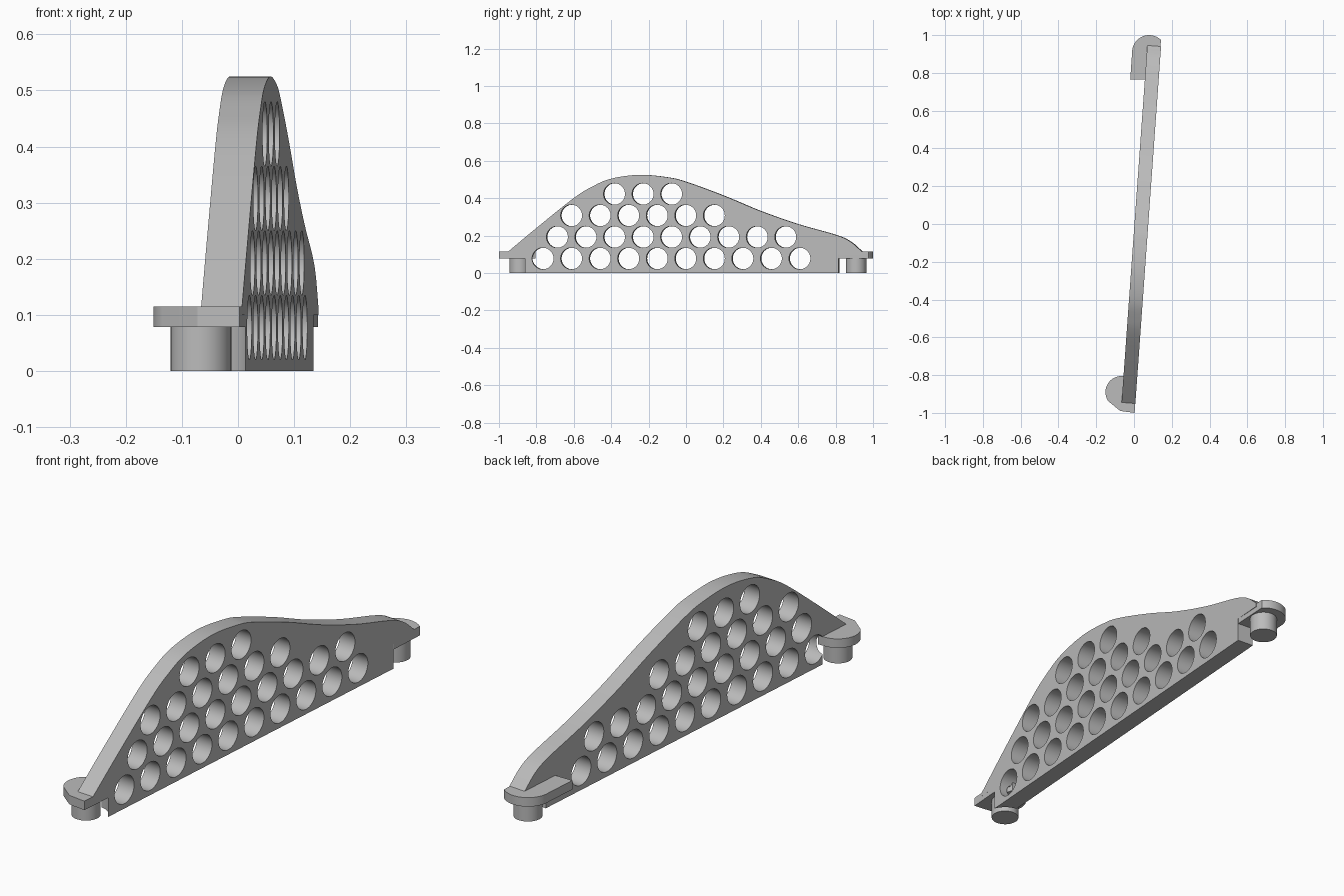
import bpy
import bmesh
from math import atan, cos, sin, radians, pi
from mathutils import Matrix, Vector

cube = bpy.data.objects.get("Cube")
if cube:
    bpy.data.objects.remove(cube, do_unlink=True)

grey = bpy.data.materials.new("plain grey")
grey.use_nodes = True
grey.diffuse_color = (0.5, 0.5, 0.5, 1)
grey.node_tree.nodes["Principled BSDF"].inputs["Base Color"].default_value = (0.5, 0.5, 0.5, 1)

SLOPE = 0.072          # the plate is slightly turned in plan
THICK = 0.073
FACE_X = 0.0755        # left face of the plate at y = 0
SHELF_LOW, SHELF_TOP = 0.078, 0.115
FRONT_PEG = (-0.066, -0.89)
BACK_PEG = (0.08, 0.91)


def make_object(name, bm):
    bmesh.ops.recalc_face_normals(bm, faces=bm.faces)
    mesh = bpy.data.meshes.new(name)
    bm.to_mesh(mesh)
    bm.free()
    mesh.materials.append(grey)
    obj = bpy.data.objects.new(name, mesh)
    bpy.context.collection.objects.link(obj)
    return obj


def prism(name, outline, offset):
    """Extrude a closed outline of 3D points by an offset."""
    bm = bmesh.new()
    face = bm.faces.new([bm.verts.new(p) for p in outline])
    out = bmesh.ops.extrude_face_region(bm, geom=[face], use_keep_orig=True)
    moved = [g for g in out["geom"] if isinstance(g, bmesh.types.BMVert)]
    bmesh.ops.translate(bm, verts=moved, vec=offset)
    return make_object(name, bm)


def cylinder(bm, radius, depth, matrix, sides=48):
    bmesh.ops.create_cone(bm, cap_ends=True, segments=sides, radius1=radius,
                          radius2=radius, depth=depth, matrix=matrix)


def upright(name, centre, radius, low, high):
    bm = bmesh.new()
    cylinder(bm, radius, high - low, Matrix.Translation((*centre, (low + high) / 2)))
    return make_object(name, bm)


def arc(centre, radius, start, end, steps=24):
    angles = [radians(start + (end - start) * i / steps) for i in range(steps + 1)]
    return [(centre[0] + radius * cos(a), centre[1] + radius * sin(a)) for a in angles]


def smooth_path(points, steps=6):
    """Catmull-Rom curve through the points."""
    pts = [Vector(p) for p in points]
    pts = [2 * pts[0] - pts[1]] + pts + [2 * pts[-1] - pts[-2]]
    path = []
    for a, b, c, d in zip(pts, pts[1:], pts[2:], pts[3:]):
        for i in range(steps):
            t = i / steps
            path.append(0.5 * (2 * b + (c - a) * t + (2 * a - 5 * b + 4 * c - d) * t ** 2
                               + (3 * b - a - 3 * c + d) * t ** 3))
    return path + [pts[-2]]


def cut(obj, cutter):
    cutter.hide_render = True
    mod = obj.modifiers.new("cut", "BOOLEAN")
    mod.operation = "DIFFERENCE"
    mod.solver = "EXACT"
    mod.object = cutter
    bpy.context.view_layer.objects.active = obj
    bpy.ops.object.modifier_apply(modifier=mod.name)
    bpy.data.objects.remove(cutter, do_unlink=True)


def left_face(y):
    return FACE_X + SLOPE * y


# Humped plate
crest = smooth_path([(-0.95, 0.115), (-0.8, 0.24), (-0.6, 0.4), (-0.5, 0.462), (-0.4, 0.504),
                     (-0.25, 0.525), (-0.1, 0.512), (0, 0.488), (0.2, 0.415), (0.4, 0.332),
                     (0.6, 0.262), (0.8, 0.205), (0.88, 0.17), (0.945, 0.115)])
base = [(0.945, 0.1), (0.82, 0.1), (0.82, 0), (-0.867, 0), (-0.867, 0.1), (-0.95, 0.1)]
profile = [(-THICK / 2, y, z) for y, z in [tuple(p) for p in crest] + base]
plate = prism("plate", profile, (THICK, 0, 0))

# Rows of round holes: first y, height, count
holes = bmesh.new()
for first, z, count in [(-0.765, 0.0775, 10), (-0.688, 0.1925, 9),
                        (-0.612, 0.3075, 6), (-0.382, 0.4225, 3)]:
    for k in range(count):
        place = Matrix.Translation((0, first + 0.153 * k, z)) @ Matrix.Rotation(pi / 2, 4, "Y")
        cylinder(holes, 0.0575, 0.3, place)
cut(plate, make_object("hole_cutter", holes))

# Turn the plate into place, then clear the space around the front peg
turn = Matrix.Translation((FACE_X - THICK / 2, 0, 0)) @ Matrix.Rotation(-atan(SLOPE), 4, "Z")
plate.data.transform(turn)
cut(plate, upright("clearance_cutter", FRONT_PEG, 0.085, -0.1, 0.1))

# Shelves at both ends
front_outline = arc(FRONT_PEG, 0.085, 90, 215) + [
    (-0.072, -0.99), (0.003, -1.0), (left_face(-0.862), -0.862),
    (-0.02, -0.855), (-0.035, -0.805)]
back_outline = [(-0.02, 0.765)] + arc(BACK_PEG, 0.09, 180, 46) + [
    (left_face(0.818), 0.818), (0.1, 0.765)]
parts = [plate]
for name, outline in [("front_shelf", front_outline), ("back_shelf", back_outline)]:
    parts.append(prism(name, [(x, y, SHELF_LOW) for x, y in outline],
                       (0, 0, SHELF_TOP - SHELF_LOW)))

# Pegs below the shelves
for name, centre in [("front_peg", FRONT_PEG), ("back_peg", BACK_PEG)]:
    parts.append(upright(name, centre, 0.054, 0, SHELF_LOW + 0.01))

# Smooth curved walls, sharp edges
bpy.ops.object.select_all(action="DESELECT")
for part in parts:
    part.select_set(True)
bpy.context.view_layer.objects.active = plate
bpy.ops.object.shade_smooth_by_angle(angle=radians(30))
